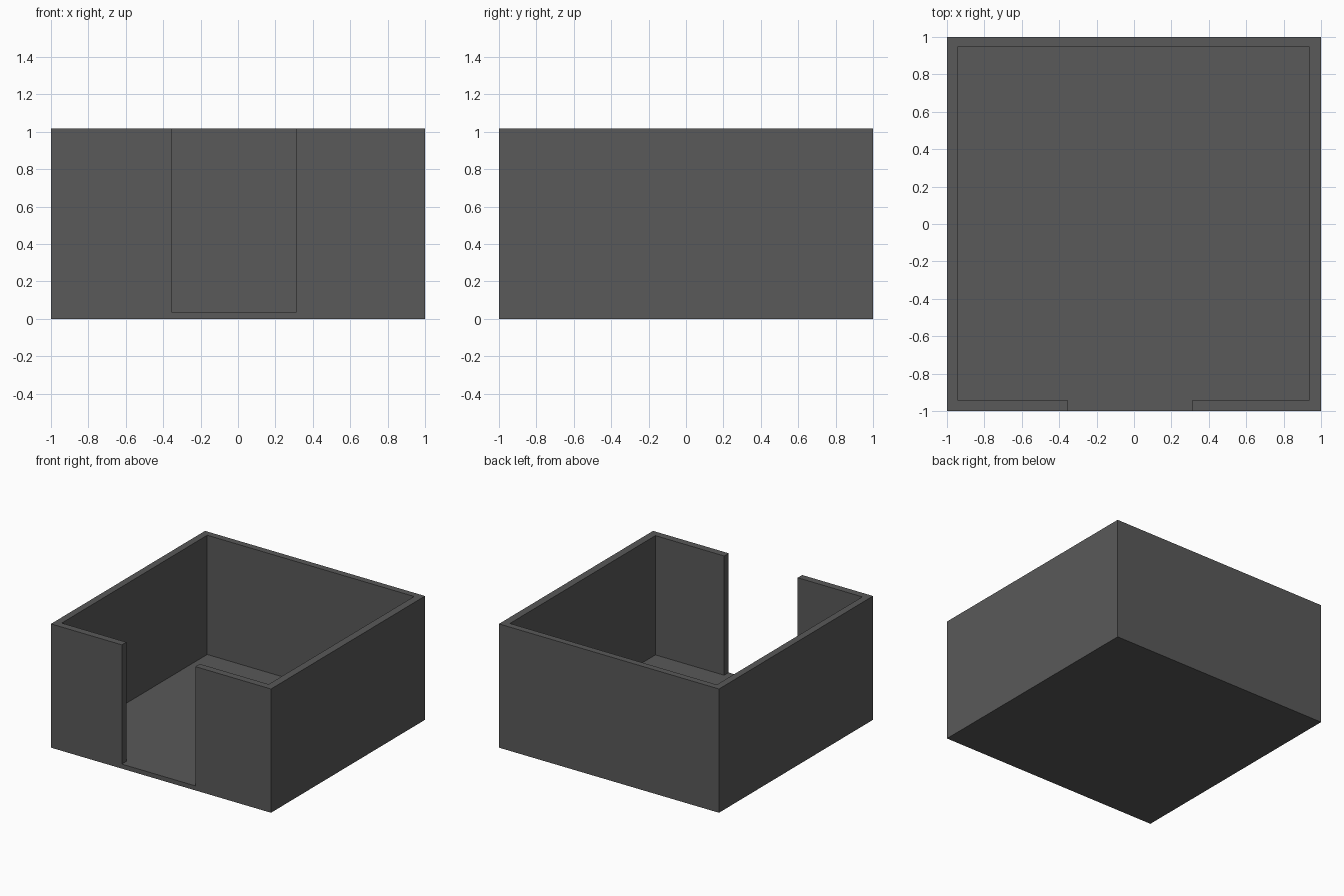
import bpy
import bmesh

if "Cube" in bpy.data.objects:
    bpy.data.objects.remove(bpy.data.objects["Cube"])

HEIGHT = 1.017
FLOOR = 0.037
LEFT, RIGHT, FRONT, BACK = -0.943, 0.938, -0.942, 0.947   # inner wall faces
DOOR_L, DOOR_R = -0.356, 0.312                            # doorway sides


def prism(name, outline, z0, z1):
    """Extrude a counter-clockwise floor outline from z0 to z1."""
    bm = bmesh.new()
    base = bm.faces.new([bm.verts.new((x, y, z0)) for x, y in outline])
    top = bmesh.ops.extrude_face_region(bm, geom=[base], use_keep_orig=True)
    verts = [v for v in top["geom"] if isinstance(v, bmesh.types.BMVert)]
    bmesh.ops.translate(bm, verts=verts, vec=(0, 0, z1 - z0))
    bmesh.ops.recalc_face_normals(bm, faces=bm.faces)
    mesh = bpy.data.meshes.new(name)
    bm.to_mesh(mesh)
    bm.free()
    obj = bpy.data.objects.new(name, mesh)
    bpy.context.collection.objects.link(obj)
    return obj


grey = bpy.data.materials.new("dark grey")
grey.diffuse_color = (0.1, 0.1, 0.1, 1)
grey.use_nodes = True
grey.node_tree.nodes["Principled BSDF"].inputs["Base Color"].default_value = grey.diffuse_color

# Solid block that becomes the floor and walls
room = prism("open_room", [(-1, -1), (1, -1), (1, 1), (-1, 1)], 0, HEIGHT)
room.data.materials.append(grey)

# Cutter: the room's interior joined with the full-height doorway
cutter = prism("interior_cutter", [
    (DOOR_L, -1.2), (DOOR_R, -1.2), (DOOR_R, FRONT), (RIGHT, FRONT),
    (RIGHT, BACK), (LEFT, BACK), (LEFT, FRONT), (DOOR_L, FRONT),
], FLOOR, HEIGHT + 0.2)
cutter.data.materials.append(grey)
cutter.hide_render = True

# Hollow out the block, then drop the cutter
cut = room.modifiers.new("hollow", "BOOLEAN")
cut.operation = "DIFFERENCE"
cut.solver = "EXACT"
cut.object = cutter
bpy.context.view_layer.objects.active = room
room.select_set(True)
bpy.ops.object.modifier_apply(modifier=cut.name)
bpy.data.objects.remove(cutter, do_unlink=True)
